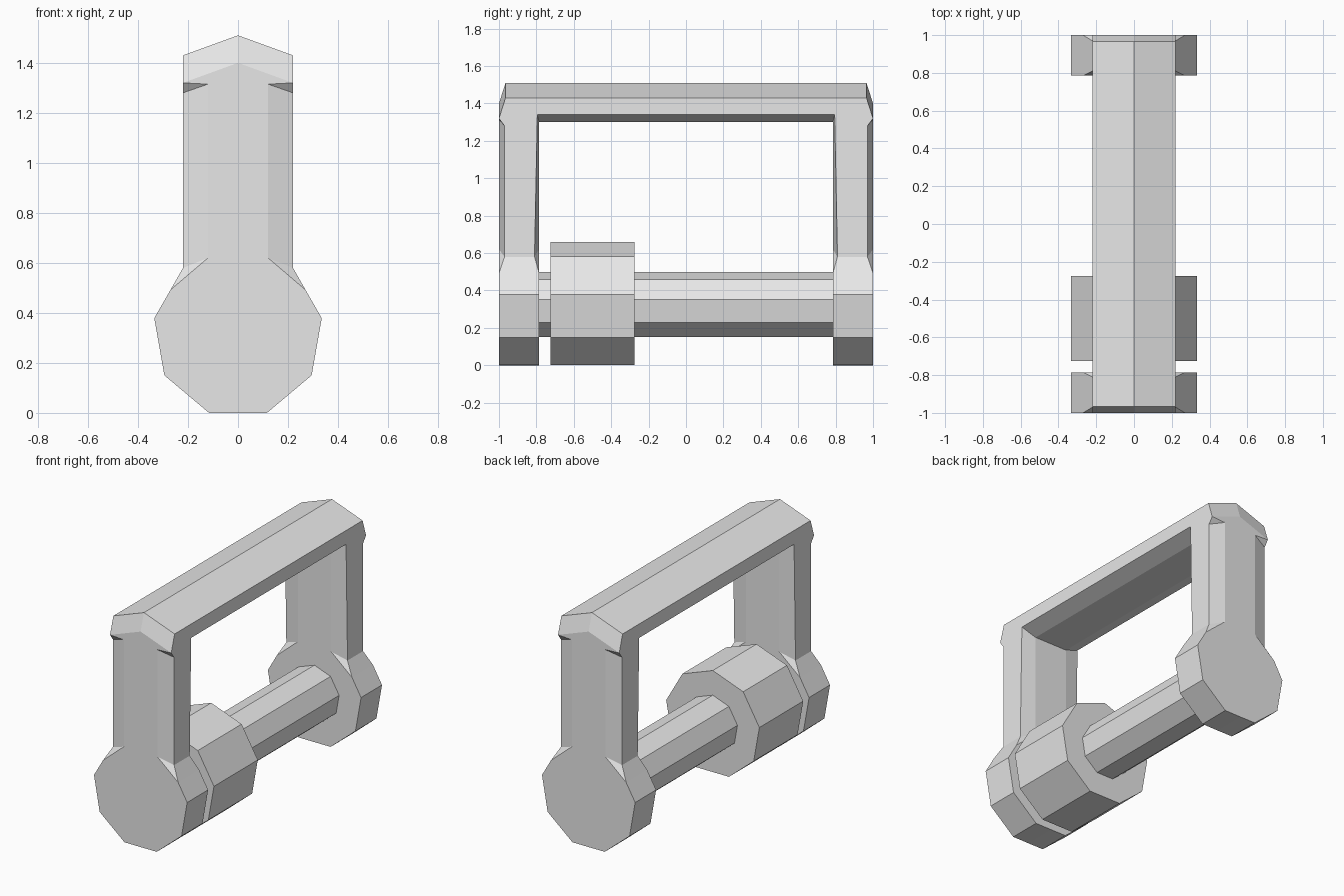
import bpy, bmesh, math

if "Cube" in bpy.data.objects:
    bpy.data.objects.remove(bpy.data.objects["Cube"])

metal = bpy.data.materials.new("light_grey_metal")
metal.diffuse_color = (0.8, 0.8, 0.8, 1)
metal.use_nodes = True
metal.node_tree.nodes["Principled BSDF"].inputs["Base Color"].default_value = metal.diffuse_color

R, CZ = 0.34, 0.32            # collar radius and axle height


def nonagon(r):
    """Nine-sided section standing on a flat, as (x, z) points."""
    return [(r * math.cos(math.radians(a)), CZ + r * math.sin(math.radians(a)))
            for a in range(-70, 290, 40)]


def add_object(name, bm):
    bmesh.ops.recalc_face_normals(bm, faces=bm.faces)
    mesh = bpy.data.meshes.new(name)
    bm.to_mesh(mesh)
    bm.free()
    mesh.materials.append(metal)
    obj = bpy.data.objects.new(name, mesh)
    bpy.context.collection.objects.link(obj)
    return obj


def prism(name, r, y0, y1):
    bm = bmesh.new()
    front = [bm.verts.new((x, y0, z)) for x, z in nonagon(r)]
    face = bm.faces.new(front)
    out = bmesh.ops.extrude_face_region(bm, geom=[face], use_keep_orig=True)
    moved = [g for g in out["geom"] if isinstance(g, bmesh.types.BMVert)]
    bmesh.ops.translate(bm, verts=moved, vec=(0, y1 - y0, 0))
    return add_object(name, bm)


# Axle and locking collar
prism("axle", 0.18, -0.80, 0.80)
prism("locking_collar", R, -0.725, -0.275)

# Frame: one quarter (right front), mirrored to the other three
OUT, INN, W, C = -1.0, -0.785, 0.22, 0.12
points = {
    # beam end bevel and roof
    "ridge": (0, -0.965, 1.51), "eave": (W, -0.965, 1.43),
    "brow": (0, OUT, 1.40), "brow_side": (W, OUT, 1.32),
    "ridge_mid": (0, 0, 1.51), "eave_mid": (W, 0, 1.43),
    # beam underside
    "under": (0, INN, 1.30), "under_side": (C, INN, 1.30),
    "under_mid": (0, 0, 1.30), "under_side_mid": (C, 0, 1.30),
    "skirt": (W, -0.795, 1.34), "skirt_mid": (W, 0, 1.34),
    # post chamfers
    "post_top": (C, OUT, 1.315), "post_low": (C, OUT, 0.62),
    "side_top": (W, -0.97, 1.28), "side_low": (W, -0.97, 0.58),
    "in_low": (C, INN, 0.62), "in_side_low": (W, -0.81, 0.58),
}
# Half outline of the round post foot, from flare to bottom centre
section = nonagon(R)
foot = [(0.27, 0.492), section[2], section[1], section[0], (0, 0)]
for i, (x, z) in enumerate(foot):
    points[f"o{i}"] = (x, OUT, z)
    points[f"i{i}"] = (x, INN, z)

faces = [
    "brow brow_side post_top post_low o0 o1 o2 o3 o4",
    "under under_side in_low i0 i1 i2 i3 i4",
    "brow brow_side eave ridge",
    "ridge eave eave_mid ridge_mid",
    "eave brow_side side_top side_low in_side_low skirt skirt_mid eave_mid",
    "brow_side post_top side_top",
    "post_top post_low side_low side_top",
    "post_low o0 side_low",
    "under_side skirt in_side_low in_low",
    "in_low in_side_low i0",
    "under_side skirt skirt_mid under_side_mid",
    "under under_side under_side_mid under_mid",
    "o0 i0 in_side_low side_low",
] + [f"o{i} i{i} i{i+1} o{i+1}" for i in range(4)]

bm = bmesh.new()
v = {name: bm.verts.new(co) for name, co in points.items()}
for f in faces:
    bm.faces.new([v[n] for n in f.split()])

# Complete the frame across both symmetry planes
for axis in (0, 1):
    dup = bmesh.ops.duplicate(bm, geom=bm.verts[:] + bm.edges[:] + bm.faces[:])
    for g in dup["geom"]:
        if isinstance(g, bmesh.types.BMVert):
            g.co[axis] *= -1
    bmesh.ops.reverse_faces(
        bm, faces=[g for g in dup["geom"] if isinstance(g, bmesh.types.BMFace)])
    bmesh.ops.remove_doubles(bm, verts=bm.verts[:], dist=0.0005)
add_object("handle_frame", bm)
